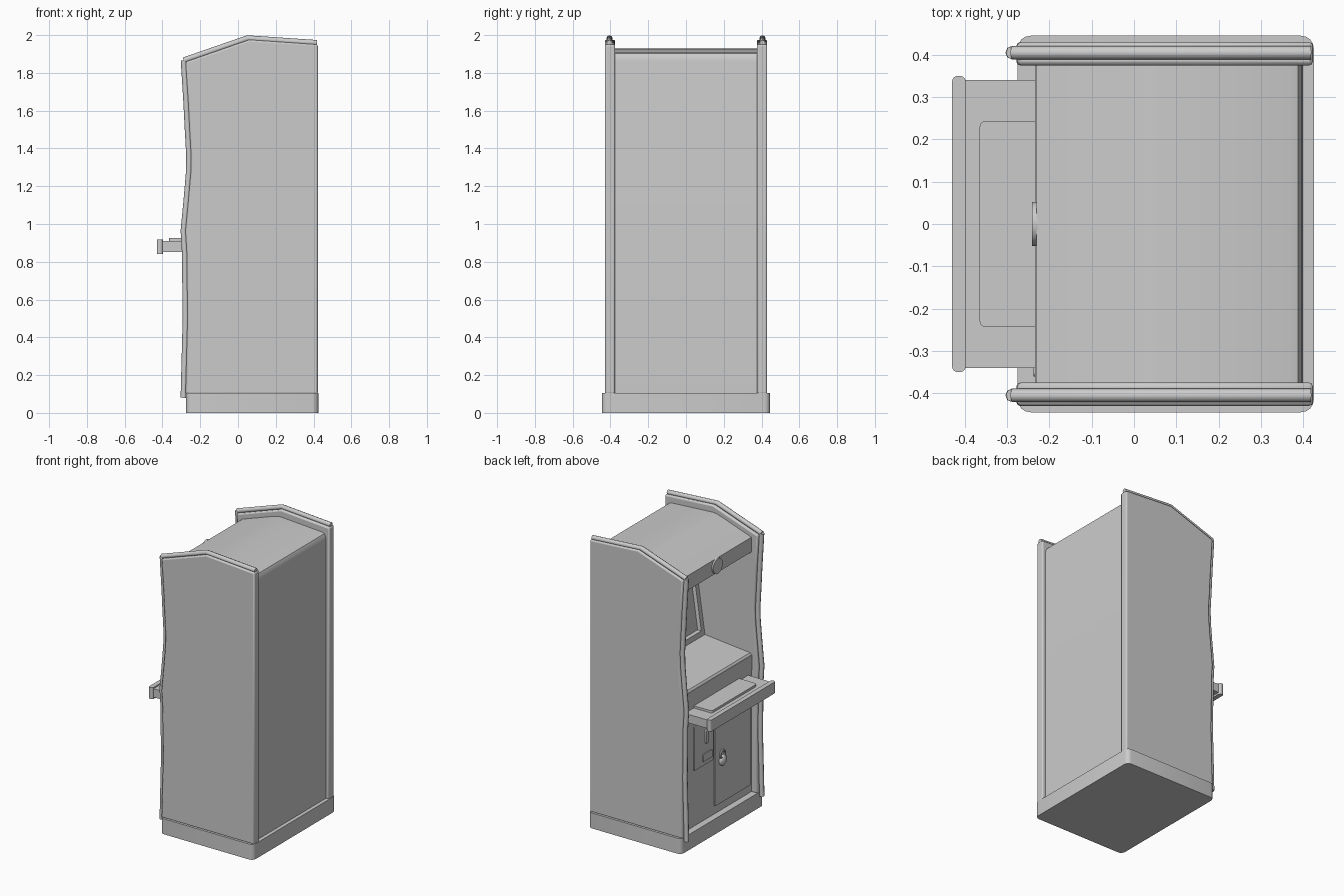
import bpy, bmesh, math
from mathutils import Vector

if "Cube" in bpy.data.objects:
    bpy.data.objects.remove(bpy.data.objects["Cube"])

grey = bpy.data.materials.new("light_grey")
grey.use_nodes = True
grey.diffuse_color = (0.6, 0.6, 0.6, 1)
grey.node_tree.nodes["Principled BSDF"].inputs["Base Color"].default_value = (0.6, 0.6, 0.6, 1)


def finish(name, bm):
    bmesh.ops.recalc_face_normals(bm, faces=bm.faces)
    mesh = bpy.data.meshes.new(name)
    bm.to_mesh(mesh)
    bm.free()
    mesh.materials.append(grey)
    ob = bpy.data.objects.new(name, mesh)
    bpy.context.collection.objects.link(ob)
    return ob


def smooth(ob):
    bpy.ops.object.select_all(action="DESELECT")
    ob.select_set(True)
    bpy.context.view_layer.objects.active = ob
    bpy.ops.object.shade_smooth_by_angle(angle=math.radians(35))


def bevel_modifier(ob, width, segments=2):
    m = ob.modifiers.new("soft_edges", "BEVEL")
    m.width, m.segments = width, segments
    m.limit_method, m.angle_limit = "ANGLE", math.radians(50)


def extrude(name, pts, y0, y1):
    """Extrude an x-z outline along y."""
    bm = bmesh.new()
    face = bm.faces.new([bm.verts.new((x, y0, z)) for x, z in pts])
    new = bmesh.ops.extrude_face_region(bm, geom=[face])["geom"]
    bmesh.ops.translate(bm, vec=(0, y1 - y0, 0),
                        verts=[v for v in new if isinstance(v, bmesh.types.BMVert)])
    return finish(name, bm)


def box(name, lo, hi, axis=2, radius=0.0):
    """Box whose edges along one axis are rounded."""
    lo, hi = Vector(lo), Vector(hi)
    bm = bmesh.new()
    bmesh.ops.create_cube(bm, size=1)
    for v in bm.verts:
        v.co = (lo + hi) / 2 + v.co * (hi - lo)
    if radius:
        edges = [e for e in bm.edges
                 if abs(e.verts[0].co[axis] - e.verts[1].co[axis]) > 1e-4]
        bmesh.ops.bevel(bm, geom=edges, offset=radius, segments=4, profile=0.5, affect="EDGES")
    ob = finish(name, bm)
    smooth(ob)
    return ob


def disc(name, x, y, z, radius, depth):
    bpy.ops.mesh.primitive_cylinder_add(vertices=32, radius=radius, depth=depth,
                                        location=(x, y, z), rotation=(0, math.pi / 2, 0))
    ob = bpy.context.object
    ob.name = name
    ob.data.materials.append(grey)
    smooth(ob)
    return ob


# Plinth
box("base", (-0.275, -0.445, 0), (0.425, 0.445, 0.105), 2, 0.03)

# Inner cabinet: lower front, shelf, leaning screen, marquee, roof and back
outline = [(-0.23, 0.1), (-0.23, 1.035), (-0.22, 1.047), (0.12, 1.08), (0.21, 1.7),
           (-0.23, 1.735), (-0.23, 1.835), (-0.01, 1.912), (0.03, 1.924), (0.06, 1.928),
           (0.37, 1.908), (0.388, 1.902), (0.397, 1.885), (0.4, 1.86), (0.4, 0.1)]
body = extrude("cabinet_body", outline, -0.378, 0.378)
bm = bmesh.new()
bm.from_mesh(body.data)
screen = [f for f in bm.faces if f.normal.x < -0.9 and f.calc_center_median().x > 0.1]
bmesh.ops.inset_region(bm, faces=screen, thickness=0.05)
bmesh.ops.inset_region(bm, faces=screen, thickness=0.012, depth=-0.02)
bm.to_mesh(body.data)
bm.free()
smooth(body)

# Side panels with edge trim following the front and top
front = [(-0.288, 0.08), (-0.277, 0.5), (-0.281, 0.85), (-0.288, 0.965), (-0.272, 1.13),
         (-0.26, 1.27), (-0.258, 1.36), (-0.266, 1.5), (-0.273, 1.64), (-0.287, 1.866)]
top = [(-0.287, 1.866), (0.05, 1.983), (0.418, 1.958)]
panel = [(x + 0.01, max(z, 0.1)) for x, z in front[:-1]]
panel += [(x + 0.01, z - 0.008) for x, z in top[:-1]] + [(0.423, 1.95), (0.423, 0.1)]


def trim(name, path, y):
    curve = bpy.data.curves.new(name, "CURVE")
    curve.dimensions = "3D"
    curve.bevel_depth, curve.bevel_resolution = 0.016, 2
    curve.use_fill_caps = True
    spline = curve.splines.new("POLY")
    spline.points.add(len(path) - 1)
    for p, (x, z) in zip(spline.points, path):
        p.co = (x, y, z, 1)
    curve.materials.append(grey)
    bpy.context.collection.objects.link(bpy.data.objects.new(name, curve))


for side, s in (("left", 1), ("right", -1)):
    ob = extrude(side + "_panel", panel, s * 0.375, s * 0.43)
    bevel_modifier(ob, 0.009)
    smooth(ob)
    trim(side + "_front_trim", front, s * 0.405)
    trim(side + "_top_trim", top, s * 0.405)

# Control deck
box("control_deck", (-0.405, -0.34, 0.852), (-0.22, 0.34, 0.91))
box("control_plate", (-0.365, -0.244, 0.9), (-0.22, 0.244, 0.925), 2, 0.015)
rail = box("deck_rail", (-0.43, -0.35, 0.84), (-0.398, 0.35, 0.918), 2, 0.013)

# Shelf front strip and marquee button
box("shelf_lip", (-0.234, -0.376, 0.935), (-0.22, 0.376, 1.035))
disc("marquee_button", -0.234, 0, 1.785, 0.052, 0.014)

# Service door with a ring and round lock
box("service_door", (-0.238, -0.36, 0.16), (-0.225, 0.03, 0.79), 0, 0.01)
bpy.ops.mesh.primitive_torus_add(major_radius=0.025, minor_radius=0.007, major_segments=24,
                                 minor_segments=8, location=(-0.245, -0.045, 0.49),
                                 rotation=(0, math.pi / 2, 0))
ring = bpy.context.object
bpy.ops.mesh.primitive_uv_sphere_add(segments=24, ring_count=12, radius=0.036,
                                     location=(-0.24, -0.05, 0.447))
lock = bpy.context.object
lock.scale.x = 0.6
for ob, name in ((ring, "lock_ring"), (lock, "round_lock")):
    ob.name = name
    ob.data.materials.append(grey)
    smooth(ob)

# Coin plate with a slot and a return tray
box("coin_plate", (-0.238, 0.045, 0.485), (-0.225, 0.25, 0.79), 0, 0.01)
box("coin_slot", (-0.25, 0.112, 0.63), (-0.23, 0.138, 0.72), 0, 0.008)
box("return_tray", (-0.246, 0.065, 0.515), (-0.23, 0.165, 0.565), 0, 0.006)
